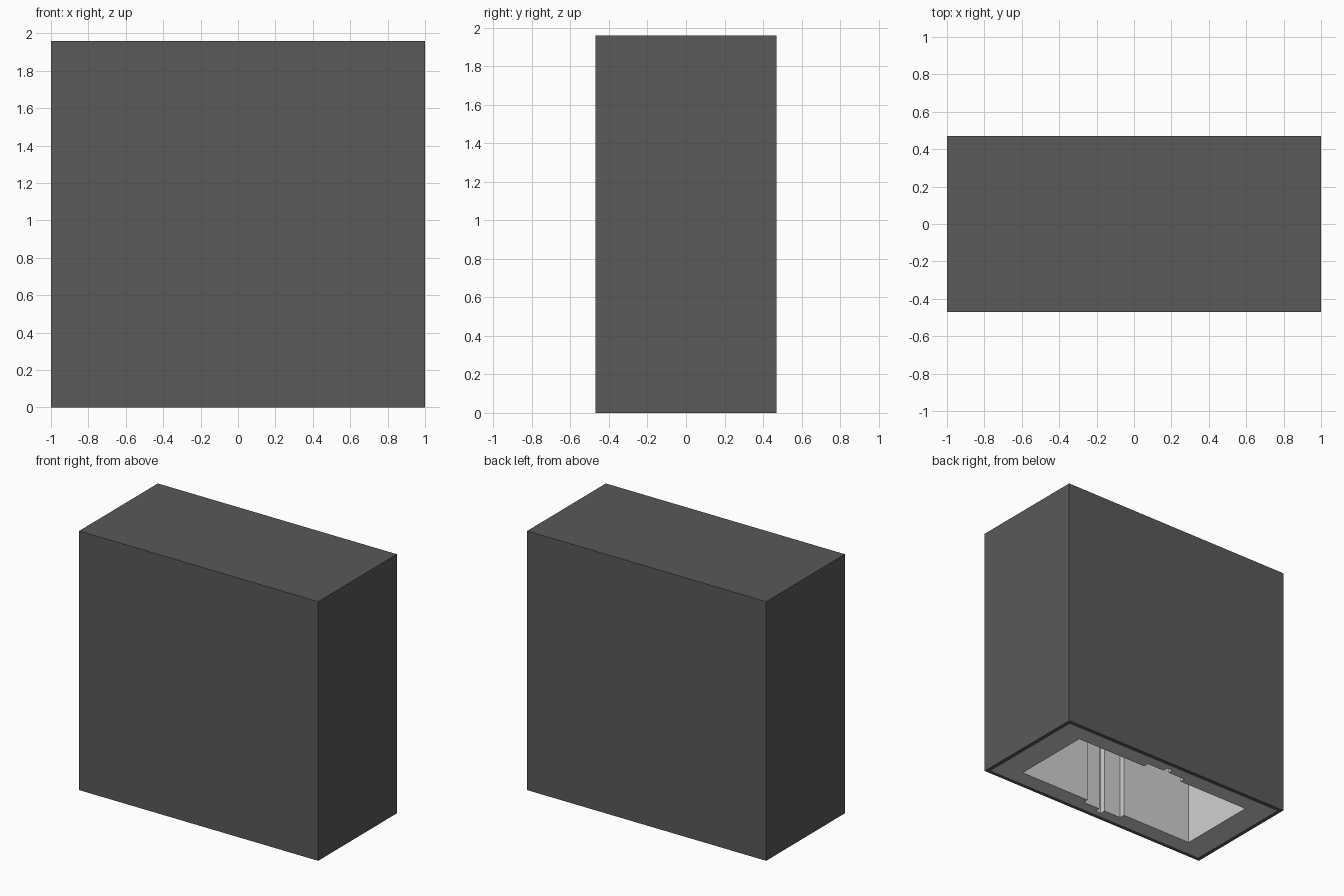
import bpy
import bmesh

default = bpy.data.objects.get("Cube")
if default:
    bpy.data.objects.remove(default, do_unlink=True)

HALF_X, HALF_Y, HEIGHT = 1.0, 0.47, 1.96
WALL = 0.032            # outer shell thickness
TOP = 0.06              # liner roof thickness
CAV_X, CAV_Y = 0.775, 0.315


def material(name, value):
    mat = bpy.data.materials.new(name)
    mat.use_nodes = True
    color = (value, value, value, 1.0)
    mat.diffuse_color = color
    mat.node_tree.nodes["Principled BSDF"].inputs["Base Color"].default_value = color
    return mat


def prism(name, outline, z0, z1, mat):
    """Closed prism from a 2D outline."""
    bm = bmesh.new()
    base = bm.faces.new([bm.verts.new((x, y, z0)) for x, y in outline])
    top = bmesh.ops.extrude_face_region(bm, geom=[base], use_keep_orig=True)["geom"]
    for v in top:
        if isinstance(v, bmesh.types.BMVert):
            v.co.z = z1
    bmesh.ops.recalc_face_normals(bm, faces=bm.faces)
    mesh = bpy.data.meshes.new(name)
    bm.to_mesh(mesh)
    bm.free()
    mesh.materials.append(mat)
    obj = bpy.data.objects.new(name, mesh)
    bpy.context.collection.objects.link(obj)
    return obj


def rectangle(hx, hy):
    return [(-hx, -hy), (hx, -hy), (hx, hy), (-hx, hy)]


def hollow(obj, name, outline, z1):
    """Cut a pocket into the underside, then drop the cutter."""
    cutter = prism(name, outline, -0.1, z1, obj.data.materials[0])
    cutter.hide_render = True
    mod = obj.modifiers.new("pocket", "BOOLEAN")
    mod.operation = "DIFFERENCE"
    mod.solver = "EXACT"
    mod.object = cutter
    bpy.context.view_layer.objects.active = obj
    bpy.ops.object.modifier_apply(modifier=mod.name)
    bpy.data.objects.remove(cutter, do_unlink=True)


dark = material("dark grey", 0.10)
light = material("light grey", 0.63)

# Outer shell, open at the bottom
shell = prism("outer_shell", rectangle(HALF_X, HALF_Y), 0, HEIGHT, dark)
hollow(shell, "shell_cutter", rectangle(HALF_X - WALL, HALF_Y - WALL), HEIGHT - WALL)

# Inner liner, with a stepped groove down the middle of each long wall
liner = prism("inner_liner", rectangle(HALF_X - WALL, HALF_Y - WALL), 0, HEIGHT - WALL, light)
half = [(CAV_X, CAV_Y), (0.17, CAV_Y), (0.17, CAV_Y + 0.042),
        (0.024, CAV_Y + 0.042), (0.024, CAV_Y + 0.084)]
back = half + [(-x, y) for x, y in reversed(half)]
front = [(-x, -y) for x, y in back]
hollow(liner, "liner_cutter", back + front, HEIGHT - WALL - TOP)
